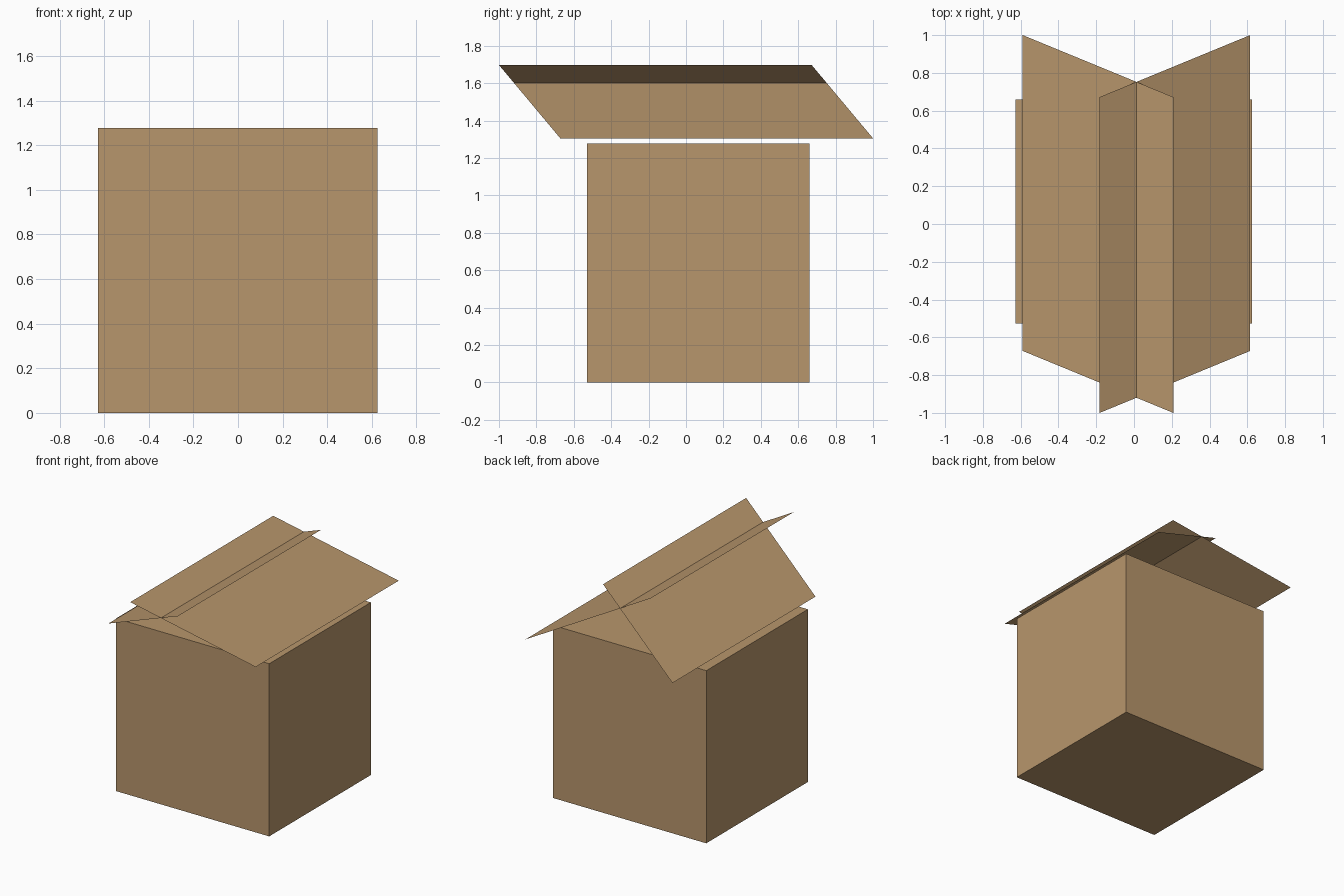
import bpy

if "Cube" in bpy.data.objects:
    bpy.data.objects.remove(bpy.data.objects["Cube"])

# Single cardboard colour
card = bpy.data.materials.new("cardboard_tan")
card.diffuse_color = (0.478, 0.305, 0.150, 1)
card.use_nodes = True
card.node_tree.nodes["Principled BSDF"].inputs["Base Color"].default_value = card.diffuse_color


def make_mesh(name, verts, faces):
    mesh = bpy.data.meshes.new(name)
    mesh.from_pydata(verts, [], faces)
    mesh.update()
    mesh.materials.append(card)
    obj = bpy.data.objects.new(name, mesh)
    bpy.context.collection.objects.link(obj)
    return obj


# Closed box body
x0, x1, y0, y1, height = -0.628, 0.625, -0.528, 0.66, 1.277
bpy.ops.mesh.primitive_cube_add(size=1, location=((x0 + x1) / 2, (y0 + y1) / 2, height / 2))
body = bpy.context.object
body.name = "box_body"
body.scale = (x1 - x0, y1 - y0, height)
bpy.ops.object.transform_apply(location=True, rotation=False, scale=True)
body.data.materials.append(card)

# Two paper-thin skewed roof sheets that cross each other near the ridge
CENTRE_X, LOW_Z, HIGH_Z = 0.013, 1.305, 1.697
for name, side in (("left_roof_sheet", -1), ("right_roof_sheet", 1)):
    outer, inner = CENTRE_X + side * 0.602, CENTRE_X - side * 0.195
    corners = [(outer, -0.672, LOW_Z), (inner, -1.0, HIGH_Z),
               (inner, 0.672, HIGH_Z), (outer, 1.0, LOW_Z)]
    # keep the face normal pointing up on both sides
    make_mesh(name, corners, [(0, 1, 2, 3) if side < 0 else (3, 2, 1, 0)])
